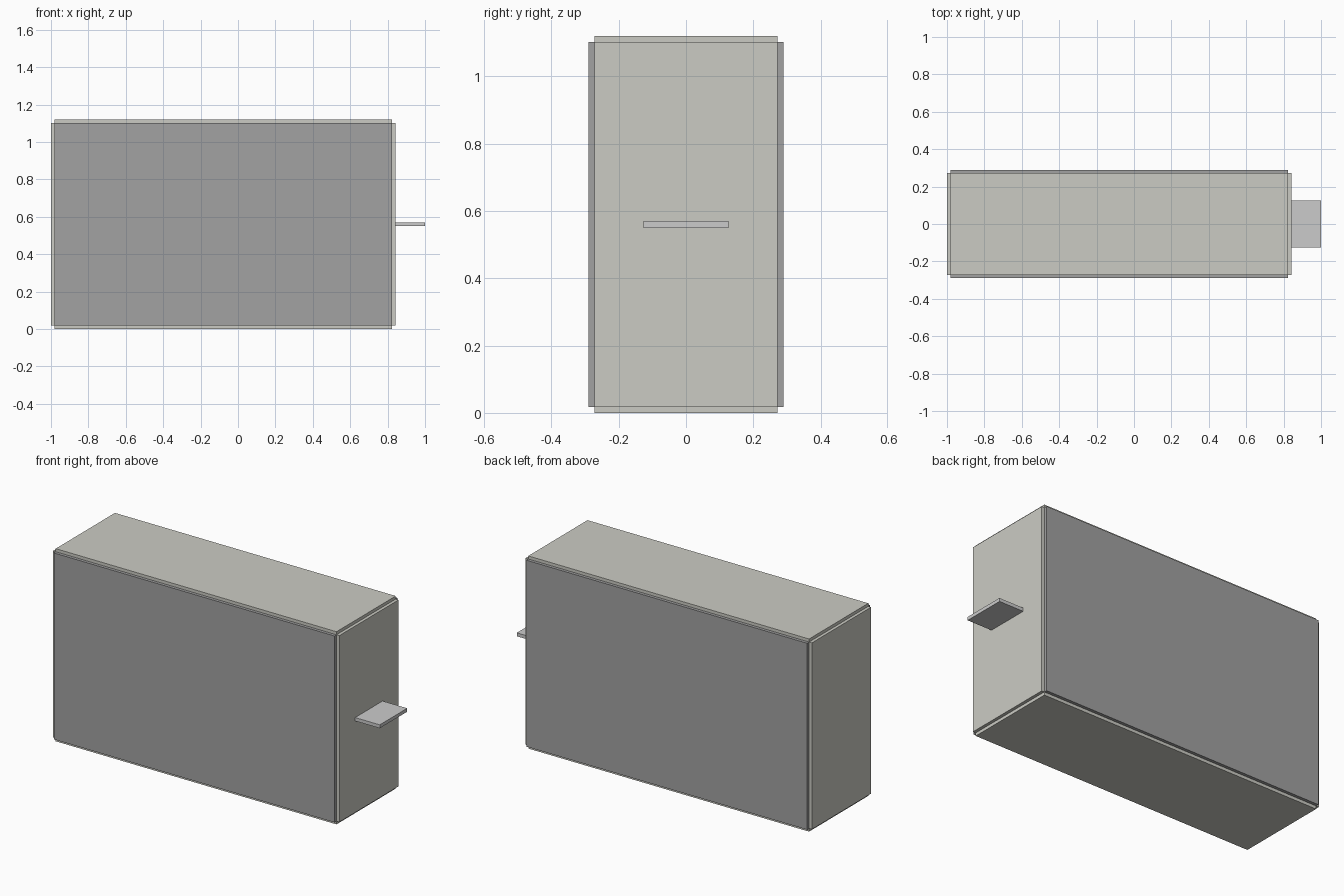
import bpy

if "Cube" in bpy.data.objects:
    bpy.data.objects.remove(bpy.data.objects["Cube"])

T = 0.018                      # panel thickness
X0, X1 = -1.0, 0.842           # outer case extents
Y, H = 0.29, 1.12


def box(name, lo, hi, color):
    bpy.ops.mesh.primitive_cube_add(size=1, location=[(a + b) / 2 for a, b in zip(lo, hi)])
    ob = bpy.context.object
    ob.name = name
    ob.scale = [b - a for a, b in zip(lo, hi)]
    bpy.ops.object.transform_apply(location=False, rotation=False, scale=True)
    ob.data.materials.append(color)
    return ob


def material(name, rgb):
    m = bpy.data.materials.new(name)
    m.diffuse_color = (*rgb, 1)
    m.use_nodes = True
    m.node_tree.nodes["Principled BSDF"].inputs["Base Color"].default_value = m.diffuse_color
    return m


shell = material("warm_grey", (0.60, 0.60, 0.55))
face = material("mid_grey", (0.36, 0.36, 0.36))
light = material("light_grey", (0.70, 0.69, 0.68))

xa, xb, yi, za, zb = X0 + T, X1 - T, Y - T, T, H - T

# six panels that meet only along their inner edges, leaving stepped corners
box("front_panel", (xa, -Y, za), (xb, -yi, zb), face)
box("back_panel", (xa, yi, za), (xb, Y, zb), face)
box("left_panel", (X0, -yi, za), (xa, yi, zb), shell)
box("right_panel", (xb, -yi, za), (X1, yi, zb), shell)
box("bottom_panel", (xa, -yi, 0), (xb, yi, za), shell)
box("top_panel", (xa, -yi, zb), (xb, yi, H), shell)

# flat tab on the right side
box("side_tab", (X1, -0.126, 0.55), (1.0, 0.126, 0.57), light)
